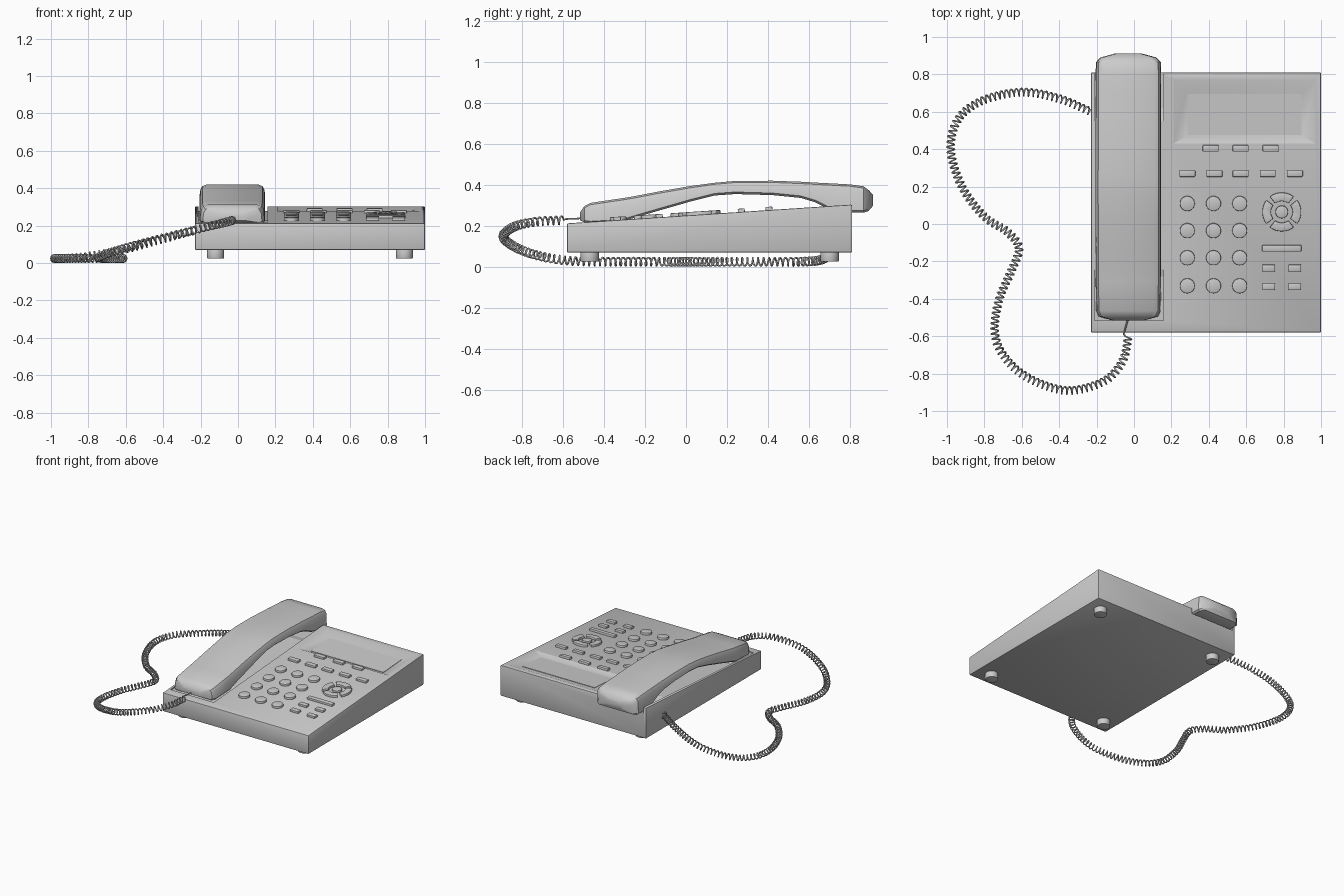
import bpy, bmesh
from math import sin, cos, pi, atan
from mathutils import Vector

if "Cube" in bpy.data.objects:
    bpy.data.objects.remove(bpy.data.objects["Cube"])

SLOPE = 0.066


def top_z(y):
    return 0.212 + (y + 0.58) * SLOPE


def finish(obj, bevel=0.0, segments=2, angle=35):
    bpy.ops.object.select_all(action='DESELECT')
    bpy.context.view_layer.objects.active = obj
    obj.select_set(True)
    if bevel:
        m = obj.modifiers.new("bevel", 'BEVEL')
        m.width, m.segments, m.limit_method = bevel, segments, 'ANGLE'
        bpy.ops.object.modifier_apply(modifier=m.name)
    bpy.ops.object.shade_smooth_by_angle(angle=angle * pi / 180)
    return obj


def loft(name, rings):
    """Skin equal-length rings of points and cap both ends."""
    bm = bmesh.new()
    vs = [[bm.verts.new(p) for p in r] for r in rings]
    n = len(vs[0])
    for a, b in zip(vs, vs[1:]):
        for i in range(n):
            bm.faces.new((a[i], a[(i + 1) % n], b[(i + 1) % n], b[i]))
    bm.faces.new(vs[0][::-1])
    bm.faces.new(vs[-1])
    bmesh.ops.recalc_face_normals(bm, faces=bm.faces)
    me = bpy.data.meshes.new(name)
    bm.to_mesh(me)
    bm.free()
    obj = bpy.data.objects.new(name, me)
    bpy.context.collection.objects.link(obj)
    return obj


def prism(name, profile, x0, x1):
    return loft(name, [[(x, y, z) for y, z in profile] for x in (x0, x1)])


def cut(obj, cutter):
    bpy.context.view_layer.objects.active = obj
    m = obj.modifiers.new("cut", 'BOOLEAN')
    m.operation, m.solver, m.object = 'DIFFERENCE', 'EXACT', cutter
    bpy.ops.object.modifier_apply(modifier=m.name)
    bpy.data.objects.remove(cutter)


def key(name, x, y, outline, height=0.016):
    """Raised key standing on the sloped top."""
    obj = loft(name, [[(px, py, z) for px, py in outline] for z in (-0.01, height)])
    obj.location = (x, y, top_z(y))
    obj.rotation_euler.x = atan(SLOPE)
    return finish(obj, 0.004)


def circle(r, n=24):
    return [(r * cos(2 * pi * i / n), r * sin(2 * pi * i / n)) for i in range(n)]


def rect(w, d):
    return [(-w / 2, -d / 2), (w / 2, -d / 2), (w / 2, d / 2), (-w / 2, d / 2)]


def arc(r0, r1, mid, half, n=8):
    a = [mid - half + 2 * half * i / n for i in range(n + 1)]
    return [(r1 * cos(t), r1 * sin(t)) for t in a] + [(r0 * cos(t), r0 * sin(t)) for t in a[::-1]]


# Wedge-shaped body with handset cradle and sunken display
body = prism("body", [(-0.58, 0.07), (0.81, 0.07), (0.81, top_z(0.81)), (-0.58, 0.212)], -0.23, 1.0)
finish(body, 0.006)
cut(body, prism("cradle_cutter", [(-0.515, 0.207), (-0.28, 0.216), (-0.24, 0.228), (0.55, 0.279),
                                  (0.62, 0.26), (0.95, 0.26), (0.95, 0.6), (-0.515, 0.6)], -0.21, 0.157))


def sloped_rect(x0, x1, y0, y1, dz):
    return [(x, y, top_z(y) + dz) for x, y in ((x0, y0), (x1, y0), (x1, y1), (x0, y1))]


cut(body, loft("display_cutter", [sloped_rect(0.28, 0.90, 0.47, 0.70, -0.02),
                                  sloped_rect(0.21, 0.97, 0.43, 0.77, 0.0),
                                  sloped_rect(0.21, 0.97, 0.43, 0.77, 0.1)]))
finish(body, angle=30)
finish(loft("display", [sloped_rect(0.285, 0.895, 0.475, 0.695, dz) for dz in (-0.03, -0.017)]))

# Feet
for x in (-0.12, 0.89):
    for y in (-0.47, 0.70):
        finish(loft("foot", [[(x + px, y + py, z) for px, py in circle(0.045)] for z in (0.025, 0.08)]), 0.003)

# Keys
for x in (0.41, 0.57, 0.73):
    key("display_key", x, 0.405, rect(0.085, 0.034))
for x in (0.285, 0.43, 0.57, 0.715, 0.86):
    key("function_key", x, 0.27, rect(0.085, 0.034))
for x in (0.285, 0.425, 0.565):
    for y in (0.11, -0.035, -0.18, -0.33):
        key("dial_key", x, y, circle(0.04))
key("long_key", 0.79, -0.13, rect(0.21, 0.034))
for x in (0.72, 0.86):
    for y in (-0.235, -0.335):
        key("small_key", x, y, rect(0.068, 0.036))

# Navigation pad
key("navigation_centre", 0.79, 0.065, circle(0.034))
for i in range(4):
    key("navigation_arc", 0.79, 0.065, arc(0.058, 0.104, i * pi / 2, 0.66))

# Handset: stations of y, bottom z, top z, half width
stations = [(-0.517, 0.228, 0.265, 0.08), (-0.495, 0.216, 0.297, 0.158), (-0.465, 0.212, 0.312, 0.172),
            (-0.31, 0.221, 0.335, 0.175), (-0.25, 0.24, 0.345, 0.175), (-0.13, 0.275, 0.368, 0.175),
            (0.02, 0.318, 0.394, 0.175), (0.14, 0.348, 0.41, 0.175), (0.24, 0.355, 0.419, 0.175),
            (0.42, 0.35, 0.42, 0.175), (0.56, 0.336, 0.415, 0.175), (0.63, 0.315, 0.411, 0.175),
            (0.69, 0.285, 0.408, 0.175), (0.80, 0.266, 0.402, 0.175), (0.865, 0.264, 0.393, 0.174),
            (0.89, 0.272, 0.375, 0.15), (0.912, 0.298, 0.352, 0.07)]


def section(y, zb, zt, w):
    r = min(0.03, 0.4 * (zt - zb))
    right = [(w - 0.012, zb), (w, zb + 0.01), (w - 0.004, zt - r),
             (w - 0.006 - 0.3 * r, zt - 0.3 * r), (w - 0.008 - r, zt)]
    return [(-0.03 + x, y, z) for x, z in right] + [(-0.03 - x, y, z) for x, z in right[::-1]]


finish(loft("handset", [section(*s) for s in stations]), angle=32)

# Coiled cord: smooth path through waypoints with a helix wound round it
way = [Vector(p) for p in (
    (-0.03, -0.60, 0.228), (-0.06, -0.73, 0.22), (-0.16, -0.84, 0.195), (-0.36, -0.89, 0.145),
    (-0.57, -0.82, 0.09), (-0.70, -0.70, 0.05), (-0.745, -0.57, 0.03), (-0.72, -0.40, 0.025),
    (-0.66, -0.26, 0.025), (-0.615, -0.13, 0.025), (-0.68, -0.04, 0.025), (-0.80, 0.04, 0.025),
    (-0.92, 0.20, 0.025), (-0.98, 0.40, 0.025), (-0.94, 0.56, 0.025), (-0.81, 0.66, 0.035),
    (-0.60, 0.705, 0.075), (-0.40, 0.67, 0.13), (-0.23, 0.60, 0.175))]
ext = [2 * way[0] - way[1]] + way + [2 * way[-1] - way[-2]]
path = []
for a, b, c, d in zip(ext, ext[1:], ext[2:], ext[3:]):
    for k in range(100):
        t = k / 100
        path.append(0.5 * (2 * b + (c - a) * t + (2 * a - 5 * b + 4 * c - d) * t * t
                           + (3 * b - a - 3 * c + d) * t ** 3))
path.append(way[-1])

PITCH, RADIUS, STEPS = 0.027, 0.02, 12
points = [Vector((-0.03, -0.50, 0.237)), Vector((-0.055, -0.59, 0.233))]
travelled, target = 0.0, 0.0
for p, q in zip(path, path[1:]):
    seg = (q - p).length
    tangent = (q - p).normalized()
    side = tangent.cross(Vector((0, 0, 1))).normalized()
    up = side.cross(tangent)
    while target <= travelled + seg:
        ang = 2 * pi * target / PITCH
        points.append(p + tangent * (target - travelled) + RADIUS * (side * cos(ang) + up * sin(ang)))
        target += PITCH / STEPS
    travelled += seg
points.append(Vector((-0.22, 0.598, 0.175)))

curve = bpy.data.curves.new("coiled_cord", 'CURVE')
curve.dimensions = '3D'
curve.bevel_depth, curve.bevel_resolution, curve.use_fill_caps = 0.0045, 1, True
spline = curve.splines.new('POLY')
spline.points.add(len(points) - 1)
for sp, p in zip(spline.points, points):
    sp.co = (*p, 1)
bpy.context.collection.objects.link(bpy.data.objects.new("coiled_cord", curve))
